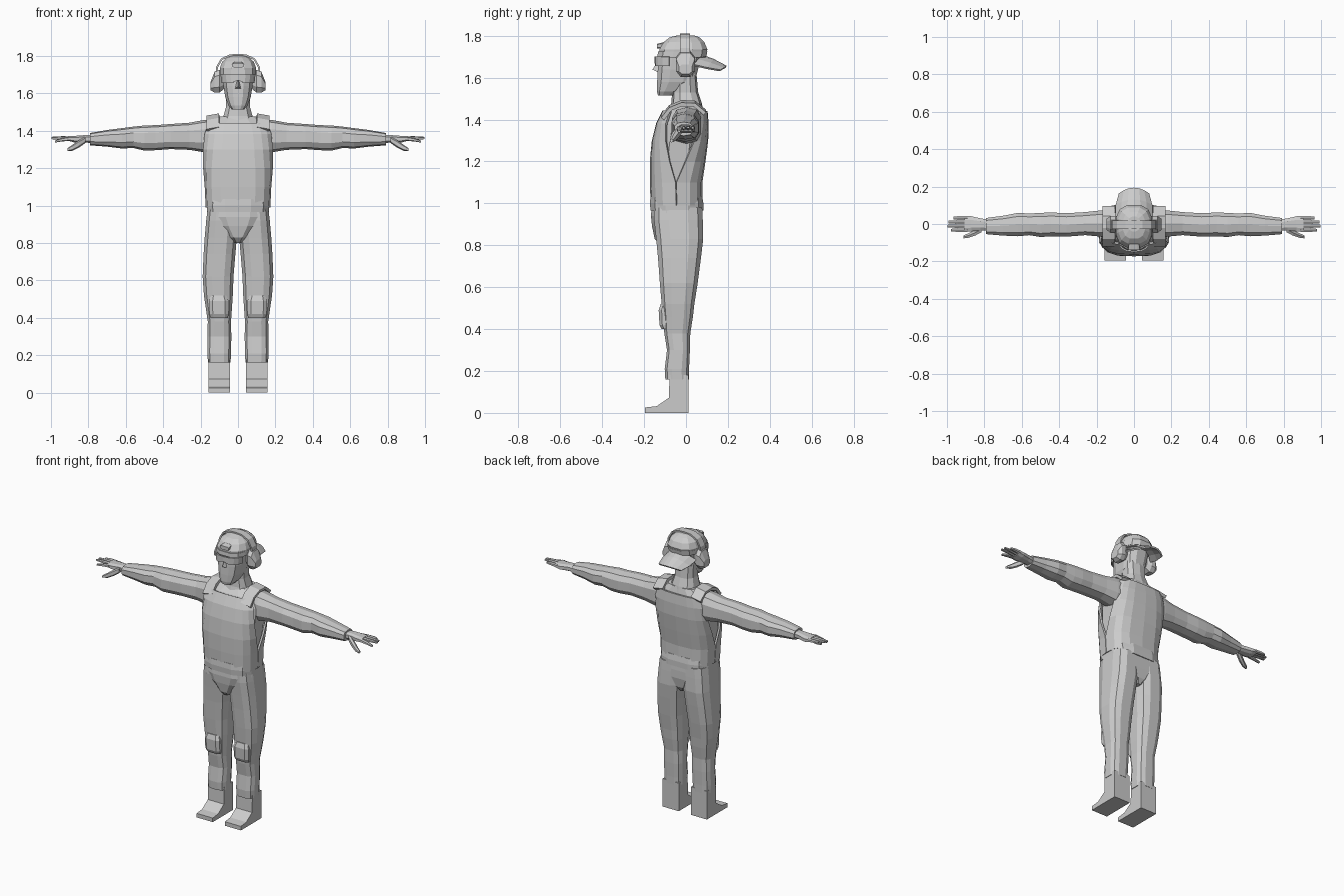
import bpy, bmesh, math

grey = bpy.data.materials.new("matte_grey")
grey.diffuse_color = (0.6, 0.6, 0.6, 1)


def make(name, verts, faces, thick=0):
    me = bpy.data.meshes.new(name)
    me.from_pydata(verts, [], faces)
    bm = bmesh.new()
    bm.from_mesh(me)
    bmesh.ops.recalc_face_normals(bm, faces=bm.faces)
    bm.to_mesh(me)
    bm.free()
    me.materials.append(grey)
    ob = bpy.data.objects.new(name, me)
    bpy.context.collection.objects.link(ob)
    if thick:
        mod = ob.modifiers.new("thickness", 'SOLIDIFY')
        mod.thickness = thick
        mod.offset = 0
    return ob


def ring_point(a, u0, u1, v0, v1, p):
    c, s = math.cos(a), math.sin(a)
    u = math.copysign(abs(c) ** p, c)
    v = math.copysign(abs(s) ** p, s)
    return (u0 + u1) / 2 + u * (u1 - u0) / 2, (v0 + v1) / 2 + v * (v1 - v0) / 2


def loft(name, sections, axis='z', n=12, p=0.75, side=1):
    """Skin rings given as (position, u0, u1, v0, v1) along an axis."""
    verts, faces = [], []
    for t, u0, u1, v0, v1 in sections:
        for i in range(n):
            u, v = ring_point(2 * math.pi * (i + 0.5) / n, u0, u1, v0, v1, p)
            x, y, z = (u, v, t) if axis == 'z' else (t, u, v) if axis == 'x' else (u, t, v)
            verts.append((x * side, y, z))
    for r in range(len(sections) - 1):
        for i in range(n):
            j = (i + 1) % n
            faces.append((r * n + i, r * n + j, r * n + n + j, r * n + n + i))
    faces += [tuple(range(n)), tuple(range(len(verts) - n, len(verts)))]
    return make(name, verts, faces)


def grid(name, rows, thick):
    w = len(rows[0])
    faces = [(r * w + i, r * w + i + 1, r * w + w + i + 1, r * w + w + i)
             for r in range(len(rows) - 1) for i in range(w - 1)]
    return make(name, [v for row in rows for v in row], faces, thick)


def prism(name, outline, x0, x1, side=1):
    """Extrude a (y, z) outline between two x positions."""
    n = len(outline)
    verts = [(x * side, y, z) for x in (x0, x1) for y, z in outline]
    faces = [(i, (i + 1) % n, n + (i + 1) % n, n + i) for i in range(n)]
    return make(name, verts, faces + [tuple(range(n)), tuple(range(n, 2 * n))])


def sym(rows):
    return [(z, -x, x, a, b) for z, x, a, b in rows]


# Torso and the front and back vest panels around it
torso = sym([(0.99, 0.155, -0.15, 0.06), (1.1, 0.16, -0.155, 0.06), (1.2, 0.17, -0.155, 0.075),
             (1.3, 0.178, -0.145, 0.088), (1.38, 0.18, -0.125, 0.09),
             (1.44, 0.16, -0.095, 0.085), (1.475, 0.1, -0.06, 0.075)])
loft("torso", torso, p=0.65)
for name, mid in (("vest_front", -math.pi / 2), ("vest_back", math.pi / 2)):
    rows = []
    for (z, u0, u1, v0, v1), reach in zip(torso[:6], (1.57, 1.57, 1.42, 1.2, 1.05, 1.0)):
        g = 0.012
        rows.append([(*ring_point(mid + reach * k / 4, u0 - g, u1 + g, v0 - g, v1 + g, 0.65), z)
                     for k in range(-4, 5)])
    grid(name, rows, 0.012)

# Belt, hips and crotch flap
loft("belt", sym([(0.965, 0.168, -0.172, 0.086), (1.0, 0.17, -0.175, 0.086),
                  (1.035, 0.166, -0.172, 0.08)]), p=0.65)
loft("hips", sym([(0.80, 0.02, -0.125, 0.05), (0.83, 0.06, -0.152, 0.07), (0.89, 0.13, -0.165, 0.082),
                  (0.94, 0.168, -0.17, 0.082), (1.0, 0.164, -0.166, 0.078)]), p=0.7)

# Neck, face and nose
loft("neck", sym([(1.43, 0.1, -0.085, 0.085), (1.48, 0.08, -0.07, 0.075),
                  (1.53, 0.066, -0.066, 0.058), (1.62, 0.068, -0.06, 0.05)]), n=10)
loft("head", sym([(1.515, 0.035, -0.135, -0.06), (1.535, 0.052, -0.14, -0.02),
                  (1.58, 0.07, -0.14, 0.045), (1.64, 0.08, -0.137, 0.06),
                  (1.72, 0.086, -0.13, 0.08)]))
make("nose", [(-0.018, -0.13, 1.625), (0.018, -0.13, 1.625), (0, -0.16, 1.638), (0, -0.132, 1.685)],
     [(0, 1, 2), (0, 2, 3), (1, 3, 2), (0, 3, 1)])

# Wraparound glasses
rows = [[(*ring_point(-math.pi / 2 + 1.25 * k / 4, -w, w, -0.146, 0.08, 0.75), z + drop * (abs(k) < 1))
         for k in range(-4, 5)] for z, w, drop in ((1.655, 0.088, 0.015), (1.7, 0.093, 0))]
grid("glasses", rows, 0.008)

# Backwards cap: crown, band, adjuster opening and brim
loft("cap_crown", sym([(1.695, 0.096, -0.132, 0.095), (1.735, 0.1, -0.13, 0.105),
                       (1.77, 0.086, -0.108, 0.09), (1.792, 0.06, -0.08, 0.066),
                       (1.802, 0.032, -0.04, 0.04)]))
loft("cap_band", sym([(1.7, 0.1, -0.139, 0.1), (1.725, 0.1, -0.137, 0.105)]))
loft("cap_adjuster", [(-0.138, -0.032, 0.032, 1.738, 1.762), (-0.105, -0.028, 0.028, 1.738, 1.77)],
     axis='y', n=8, p=0.5)
brim = []
for y, z, w, droop, pull in ((0.075, 1.705, 0.098, 0.045, 0.04), (0.13, 1.685, 0.095, 0.04, 0.03),
                             (0.192, 1.652, 0.078, 0.018, 0.03)):
    brim.append([(w * k / 3, y - pull * (k / 3) ** 2, z - droop * (k / 3) ** 2) for k in range(-3, 4)])
grid("cap_brim", brim, 0.01)

# Headset band over the cap
arc = [(-0.118, 1.68), (-0.112, 1.74), (-0.088, 1.782), (-0.045, 1.803), (0, 1.806)]
arc += [(-x, z) for x, z in arc[-2::-1]]
grid("headset_band", [[(x, y, z) for x, z in arc] for y in (-0.028, 0.02)], 0.01)

for s, tag in ((1, "left"), (-1, "right")):
    # Ear cups
    loft("ear_cup_" + tag, [(0.075, -0.03, 0.03, 1.62, 1.72), (0.1, -0.05, 0.045, 1.60, 1.73),
                            (0.125, -0.05, 0.045, 1.60, 1.72), (0.146, -0.035, 0.03, 1.615, 1.665)],
         axis='x', n=8, side=s)
    # Shoulder straps of the vest
    strap = [(-0.112, 1.415), (-0.075, 1.462), (-0.02, 1.484), (0.04, 1.482), (0.09, 1.44)]
    grid("shoulder_strap_" + tag, [[(x * s, y, z - d) for y, z in strap]
                                   for x, d in ((0.1, 0), (0.168, 0.012))], 0.018)
    # Sleeve with slight folds
    loft("sleeve_" + tag, [
        (0.12, -0.06, 0.075, 1.30, 1.462), (0.18, -0.07, 0.075, 1.285, 1.458),
        (0.26, -0.062, 0.066, 1.298, 1.443), (0.36, -0.07, 0.06, 1.302, 1.436),
        (0.44, -0.068, 0.064, 1.296, 1.43), (0.5, -0.072, 0.062, 1.294, 1.428),
        (0.56, -0.062, 0.058, 1.308, 1.422), (0.62, -0.068, 0.062, 1.305, 1.414),
        (0.70, -0.064, 0.046, 1.315, 1.404), (0.79, -0.056, 0.034, 1.322, 1.388)],
        axis='x', n=10, side=s)
    # Hand: palm, four fingers and a thumb
    loft("palm_" + tag, [(0.77, -0.038, 0.024, 1.332, 1.378), (0.82, -0.036, 0.032, 1.336, 1.378),
                         (0.87, -0.042, 0.044, 1.335, 1.374), (0.905, -0.044, 0.044, 1.345, 1.372)],
         axis='x', n=8, side=s)
    for i, (tip, bend) in enumerate(((0.978, -0.018), (0.998, 0.0), (0.993, 0.002), (0.965, 0.0))):
        y = -0.032 + 0.0215 * i
        loft(f"finger_{i + 1}_{tag}", [
            (0.89, y - 0.012, y + 0.012, 1.347, 1.37),
            (0.94, y - 0.012, y + 0.011, 1.352 + bend / 2, 1.37 + bend / 2),
            (tip, y - 0.008, y + 0.007, 1.355 + bend, 1.366 + bend)], axis='x', n=6, side=s)
    loft("thumb_" + tag, [(0.815, -0.045, -0.015, 1.335, 1.368), (0.85, -0.064, -0.03, 1.31, 1.35),
                          (0.885, -0.075, -0.048, 1.293, 1.325), (0.912, -0.078, -0.06, 1.291, 1.307)],
         axis='x', n=6, side=s)
    # Trouser leg
    loft("trouser_leg_" + tag, [
        (0.16, 0.038, 0.162, -0.1, 0.015), (0.21, 0.036, 0.165, -0.103, 0.016),
        (0.30, 0.034, 0.165, -0.092, 0.02), (0.38, 0.036, 0.163, -0.105, 0.022),
        (0.46, 0.03, 0.175, -0.112, 0.035), (0.52, 0.026, 0.184, -0.118, 0.042),
        (0.62, 0.022, 0.191, -0.127, 0.058), (0.74, 0.012, 0.186, -0.136, 0.074),
        (0.83, 0.004, 0.18, -0.145, 0.085), (0.92, 0.0, 0.172, -0.155, 0.083),
        (0.98, 0.0, 0.165, -0.155, 0.08)], p=0.7, side=s)
    # Knee pad
    loft("knee_pad_" + tag, [
        (0.40, 0.052, 0.15, -0.118, -0.05), (0.42, 0.048, 0.155, -0.128, -0.05),
        (0.49, 0.048, 0.157, -0.132, -0.05), (0.52, 0.06, 0.147, -0.122, -0.05)],
        n=8, p=0.5, side=s)
    # Boot with a flat, pointed toe
    prism("boot_" + tag, [(0.012, 0), (0.012, 0.18), (-0.078, 0.18), (-0.082, 0.072),
                          (-0.14, 0.032), (-0.195, 0.026), (-0.195, 0)], 0.043, 0.157, s)
